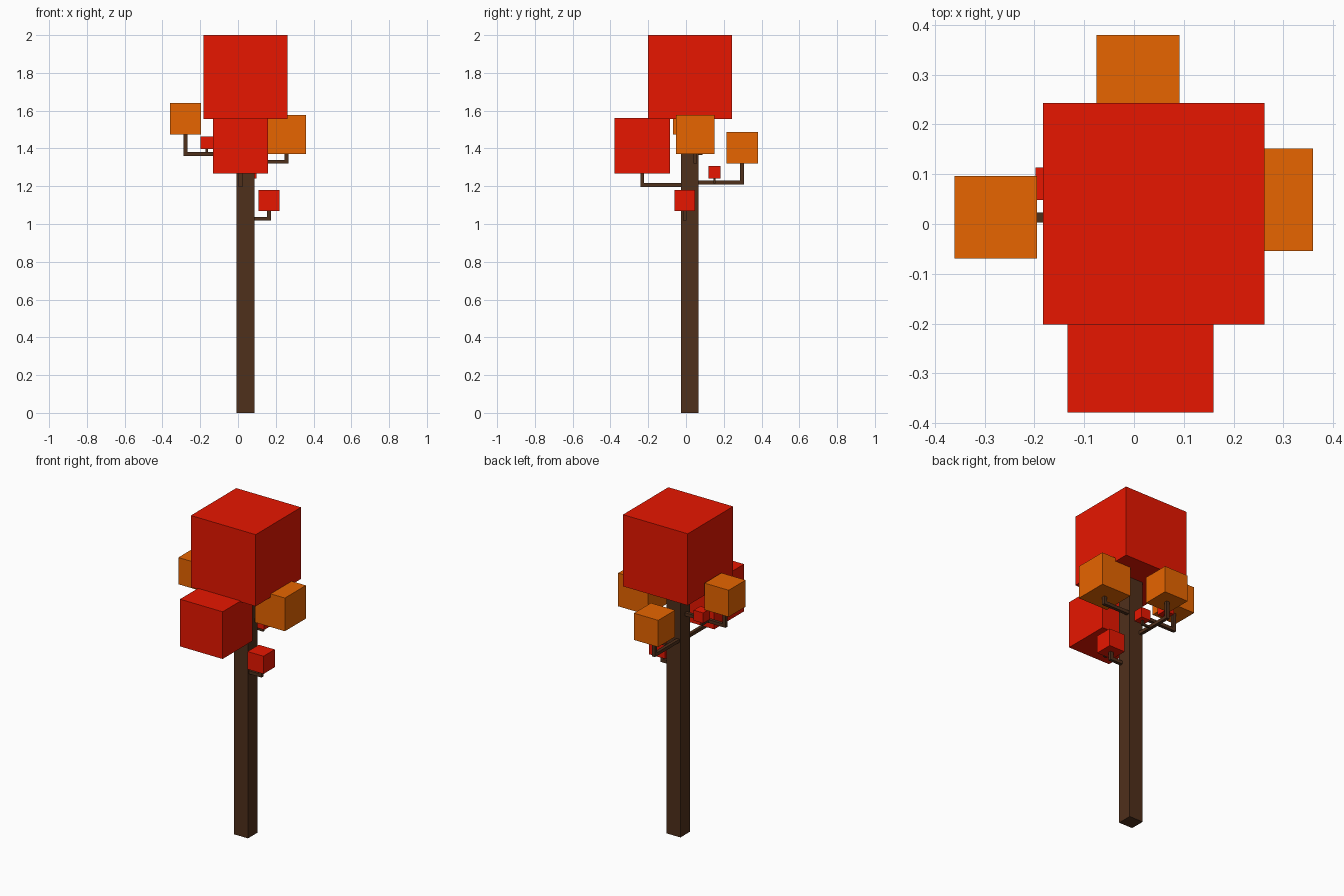
import bpy
from mathutils import Vector

if "Cube" in bpy.data.objects:
    bpy.data.objects.remove(bpy.data.objects["Cube"])


def material(name, rgb):
    m = bpy.data.materials.new(name)
    m.diffuse_color = (*rgb, 1)
    m.use_nodes = True
    m.node_tree.nodes["Principled BSDF"].inputs["Base Color"].default_value = m.diffuse_color
    return m


RED = material("red leaves", (0.8, 0.008, 0.0))
ORANGE = material("orange leaves", (0.8, 0.13, 0.0))
BARK = material("brown bark", (0.078, 0.029, 0.011))


def box(name, lo, hi, mat):
    """Axis-aligned box between two corners."""
    lo, hi = Vector(lo), Vector(hi)
    bpy.ops.mesh.primitive_cube_add(size=1)
    ob = bpy.context.object
    ob.name = name
    for v in ob.data.vertices:
        v.co = (lo + hi) / 2 + Vector(a * b for a, b in zip(v.co, hi - lo))
    ob.data.materials.append(mat)
    return ob


def leaf_cube(name, x, y, z, size, mat):
    """Leaf block centred on x, y with its underside at z."""
    h = size / 2
    box(name, (x - h, y - h, z), (x + h, y + h, z + size), mat)


def branch(name, start, tip, z, top, size, t, mat):
    """Level arm from start to tip at height z, upright stem, and a leaf block."""
    h = t / 2
    lo = [min(a, b) for a, b in zip(start, tip)]
    hi = [max(a, b) for a, b in zip(start, tip)]
    axis = 0 if hi[0] - lo[0] > hi[1] - lo[1] else 1
    lo[1 - axis] -= h
    hi[1 - axis] += h
    if tip[axis] > start[axis]:
        hi[axis] += h
    else:
        lo[axis] -= h
    box(name + "_arm", (*lo, z - h), (*hi, z + h), BARK)
    x, y = tip
    box(name + "_stem", (x - h, y - h, z + h), (x + h, y + h, top), BARK)
    leaf_cube(name + "_leaves", x, y, top, size, mat)


# trunk and crown
box("trunk", (-0.008, -0.026, 0), (0.087, 0.066, 1.555), BARK)
leaf_cube("crown_leaves", 0.04, 0.021, 1.555, 0.445, RED)

# main branches
branch("front_branch", (0.013, -0.026), (0.013, -0.232), 1.207, 1.268, 0.293, 0.02, RED)
branch("left_branch", (-0.008, 0.0135), (-0.278, 0.0135), 1.37, 1.475, 0.166, 0.02, ORANGE)
branch("right_branch", (0.087, 0.049), (0.257, 0.049), 1.33, 1.37, 0.206, 0.02, ORANGE)
branch("back_branch", (0.008, 0.066), (0.008, 0.297), 1.22, 1.32, 0.166, 0.02, ORANGE)
branch("low_branch", (0.087, -0.007), (0.164, -0.007), 1.028, 1.07, 0.11, 0.02, RED)

# side twigs growing from the left and back branches
branch("left_twig", (-0.165, 0.0235), (-0.165, 0.081), 1.37, 1.398, 0.065, 0.012, RED)
branch("back_twig", (0.018, 0.151), (0.065, 0.151), 1.22, 1.242, 0.064, 0.012, RED)
